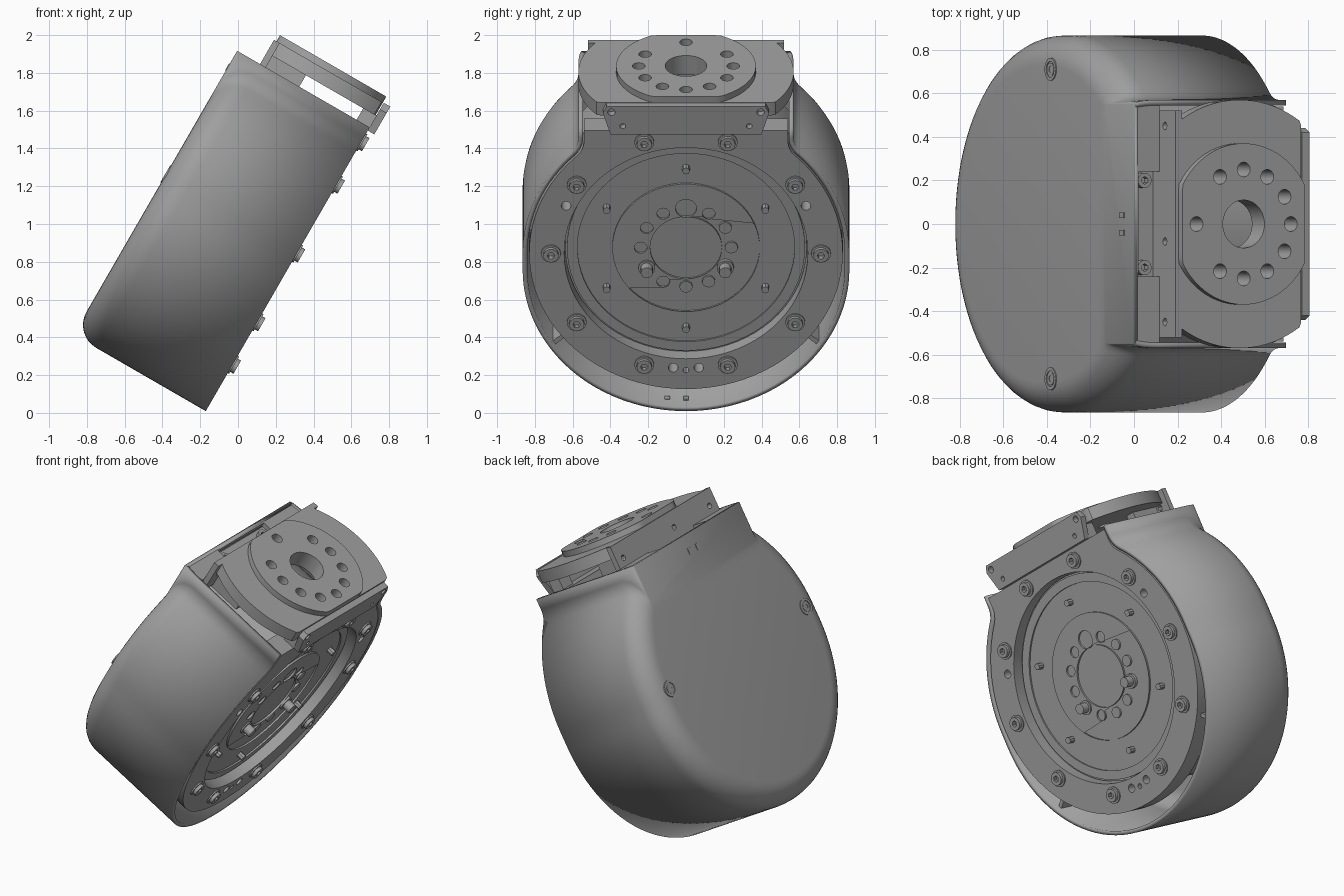
import bpy, bmesh
from math import sin, cos, pi, sqrt, radians, asin, atan2
from mathutils import Matrix, Vector

cube = bpy.data.objects.get("Cube")
if cube:
    bpy.data.objects.remove(cube)

grey = bpy.data.materials.new("housing grey")
grey.use_nodes = True
grey.diffuse_color = (0.35, 0.35, 0.35, 1)
grey.node_tree.nodes["Principled BSDF"].inputs["Base Color"].default_value = grey.diffuse_color

# Tilted frames: drum axis points forward and down, "up" runs along the face
SIDE, UP = Vector((0, 1, 0)), Vector((sin(radians(30)), 0, cos(radians(30))))
AXIS = SIDE.cross(UP)
ORIGIN = Vector((0.312, 0, 0.845))


def frame(a, b, c):
    return Matrix.Translation(ORIGIN) @ Matrix((a, b, c)).transposed().to_4x4()


FACE = frame(SIDE, UP, AXIS)       # drawn on the drum face, depth along the axis
TOP = frame(SIDE, -AXIS, UP)       # drawn on the output flange, depth along up


def finish(name, mesh, matrix):
    obj = bpy.data.objects.new(name, mesh)
    bpy.context.collection.objects.link(obj)
    obj.matrix_world = matrix
    mesh.materials.clear()
    mesh.materials.append(grey)
    return obj


def smooth(obj, angle=30):
    bpy.ops.object.select_all(action='DESELECT')
    obj.select_set(True)
    bpy.context.view_layer.objects.active = obj
    bpy.ops.object.shade_smooth_by_angle(angle=radians(angle))


def circle(r, x=0, y=0, n=32, limit=9):
    return [(x + r * cos(2 * pi * i / n), y + max(-limit, min(limit, r * sin(2 * pi * i / n))))
            for i in range(n)]


def rect(x0, x1, y0, y1):
    return [(x0, y0), (x1, y0), (x1, y1), (x0, y1)]


def ring_spots(r, count, start=0):
    return [(r * cos(start + 2 * pi * i / count), r * sin(start + 2 * pi * i / count))
            for i in range(count)]


def plate(name, loops, low, high, matrix=FACE):
    """Extruded flat outline; inner loops become holes."""
    curve = bpy.data.curves.new(name, 'CURVE')
    curve.dimensions, curve.fill_mode = '2D', 'BOTH'
    curve.extrude = (high - low) / 2
    for loop in loops:
        spline = curve.splines.new('POLY')
        spline.points.add(len(loop) - 1)
        for p, (x, y) in zip(spline.points, loop):
            p.co = (x, y, 0, 1)
        spline.use_cyclic_u = True
    temp = bpy.data.objects.new(name + "_curve", curve)
    bpy.context.collection.objects.link(temp)
    bpy.context.view_layer.update()
    mesh = bpy.data.meshes.new_from_object(temp.evaluated_get(bpy.context.evaluated_depsgraph_get()))
    bpy.data.objects.remove(temp)
    bm = bmesh.new()
    bm.from_mesh(mesh)
    bmesh.ops.remove_doubles(bm, verts=bm.verts, dist=1e-5)
    bmesh.ops.recalc_face_normals(bm, faces=bm.faces)
    bm.to_mesh(mesh)
    bm.free()
    obj = finish(name, mesh, matrix @ Matrix.Translation((0, 0, (low + high) / 2)))
    smooth(obj)
    return obj


def drum_outline(r, half, top, drop, flare=0.12):
    """Round drum with a straight neck; runs from neck top, round the bottom, to neck top."""
    fy = half + flare
    fu = sqrt((r + flare) ** 2 - fy ** 2)
    meet = atan2(fu, fy)
    right = [(half, top)]
    for i in range(9):
        a = pi + (meet * i / 8)
        right.append((fy + flare * cos(a), fu + flare * sin(a)))
    for i in range(1, 17):
        a = meet * (1 - i / 16)
        right.append((r * cos(a), r * sin(a)))
    for i in range(25):
        a = -pi / 2 * i / 24
        right.append((r * cos(a), r * sin(a) - drop))
    return right + [(-x, y) for x, y in reversed(right[:-1])]


# Outer shell: open front and neck top, rounded back rim
R, BACK, ROUND = 0.865, -0.81, 0.14
bm = bmesh.new()
layers = [(0, 0)] + [(ROUND * (1 - cos(a)), BACK + ROUND * (1 - sin(a)))
                     for a in [pi / 2 * i / 8 for i in range(9)]]
rows = []
for inset, depth in layers:
    pts = drum_outline(R - inset, 0.57 - inset * 0.15, 0.77, 0.1)
    rows.append([bm.verts.new((x, y, depth)) for x, y in pts])
for a, b in zip(rows, rows[1:]):
    for i in range(len(a) - 1):
        bm.faces.new((a[i], a[i + 1], b[i + 1], b[i]))
bm.faces.new(rows[-1])
bmesh.ops.recalc_face_normals(bm, faces=bm.faces)
if rows[-1][0].link_faces and sum(f.normal.z * f.calc_area() for f in bm.faces) > 0:
    bmesh.ops.reverse_faces(bm, faces=bm.faces)
mesh = bpy.data.meshes.new("outer_shell")
bm.to_mesh(mesh)
bm.free()
shell = finish("outer_shell", mesh, FACE)
solid = shell.modifiers.new("wall", 'SOLIDIFY')
solid.thickness, solid.offset = 0.025, -1
smooth(shell, 35)

# Rear strip of the neck top, with a stepped notch
plate("neck_lid", [[(-0.555, 0.8), (-0.555, 0.67), (-0.24, 0.67), (-0.24, 0.78),
                    (0.24, 0.78), (0.24, 0.67), (0.555, 0.67), (0.555, 0.8)]], 0.74, 0.77, TOP)
plate("notch_floor", [rect(-0.3, 0.3, 0.6, 0.8)], 0.69, 0.71, TOP)
for s in (-1, 1):
    plate("notch_screw", [circle(0.035, s * 0.2, 0.73), circle(0.018, s * 0.2, 0.73, 6)], 0.71, 0.74, TOP)

# Motor body and ribs inside the shell
plate("motor_body", [circle(0.7, n=64)], -0.75, -0.13)
for s in (-1, 1):
    a = -pi / 4.6
    d, e = Vector((s * cos(a), sin(a))), Vector((-s * sin(a), cos(a))) * 0.012
    plate("shell_rib", [[tuple(d * 0.7 - e), tuple(d * 0.9 - e), tuple(d * 0.9 + e), tuple(d * 0.7 + e)]],
          -0.7, -0.04)

# Front face plate with its screws
holes = [circle(0.026, s * x, y, 16) for s in (-1, 1) for x, y in ((0.635, 0.29), (0.068, -0.7))]
plate("face_plate", [drum_outline(0.83, 0.54, 0.75, 0), circle(0.645, n=72),
                     circle(0.016, 0, -0.715, 12)] + holes, -0.13, 0)
for x, y in ring_spots(0.715, 10):
    plate("screw_washer", [circle(0.052, x, y, 20), circle(0.02, x, y, 6)], 0, 0.008)
    plate("screw_head", [circle(0.04, x, y, 20), circle(0.02, x, y, 6)], -0.01, 0.028)

# Recessed rotor: rim, disc and drilled hub
plate("rotor_rim", [circle(0.63, n=72), circle(0.575, n=72)], -0.14, -0.06)
plate("rotor_disc", [circle(0.64, n=72)], -0.14, -0.07)
spots = ring_spots(0.24, 12, pi / 2)
pins = (4, 8)
plate("hub", [circle(0.39, n=64), circle(0.19, n=48)] +
      [circle(0.056 if i == 0 else 0.034, x, y, 20) for i, (x, y) in enumerate(spots) if i not in pins],
      -0.08, -0.058)
for i in pins:
    plate("hub_pin", [circle(0.032, *spots[i], 16)], -0.07, 0.0)
    plate("hub_pin_collar", [circle(0.045, *spots[i], 20)], -0.07, -0.05)
for x, y in ring_spots(0.485, 6, pi / 6):
    plate("rotor_post", [circle(0.02, x, y, 8)], -0.08, -0.03)

# Output flange: bracket plate, drilled disc and supports
MID = 0.33
bolts = [(0.25 * sin(radians(a)), MID - 0.25 * cos(radians(a))) for a in (0, 30, 60, 90, 120, 180, 240, 270, 300, 330)]
drill = [circle(0.034, x, y, 16) for x, y in bolts] + [circle(0.11, 0, MID, 40)]
plate("bracket_plate", [circle(0.57, 0, MID, 96, limit=0.325)] + drill, 0.84, 0.918, TOP)
plate("output_disc", [circle(0.37, 0, MID, 72, limit=0.325)] + drill, 0.918, 0.955, TOP)
plate("bracket_back", [rect(-0.52, 0.52, 0.7, 0.918), circle(0.018, 0.45, 0.82, 12),
                       circle(0.018, -0.45, 0.82, 12), circle(0.018, -0.08, 0.82, 12)], -0.67, -0.635)
for s in (-1, 1):
    plate("bracket_cheek", [rect(s * 0.36, s * 0.42, 0.43, 0.64)], 0.68, 0.845, TOP)
    plate("bracket_leg", [rect(s * 0.3, s * 0.4, 0, 0.08)], 0.68, 0.845, TOP)
lugs = [circle(r, s * x, y, 14) for s in (-1, 1) for x, y, r in ((0.395, 0.885, 0.02), (0.335, 0.8, 0.015))]
plate("bracket_front", [[(-0.4, 0.75), (0.4, 0.75), (0.44, 0.88), (0.42, 0.92),
                         (-0.42, 0.92), (-0.44, 0.88)]] + lugs, 0, 0.04)

# Rear cover screws and indicator slots
for s in (-1, 1):
    spot = (s * 0.71, 0.016)
    plate("cover_screw", [circle(0.052, *spot, 24), circle(0.036, *spot, 24)], BACK - 0.004, BACK + 0.05)
    plate("cover_screw_core", [circle(0.03, *spot, 16), circle(0.016, *spot, 6)], BACK - 0.002, BACK + 0.03)
    plate("indicator_slot", [rect(s * 0.04 - 0.012, s * 0.04 + 0.012, 0.65, 0.69)], BACK - 0.004, BACK + 0.002)
    plate("shell_mark", [rect(s * 0.05 - 0.064, s * 0.05 - 0.036, -0.945, -0.93)], -0.1, -0.07)
